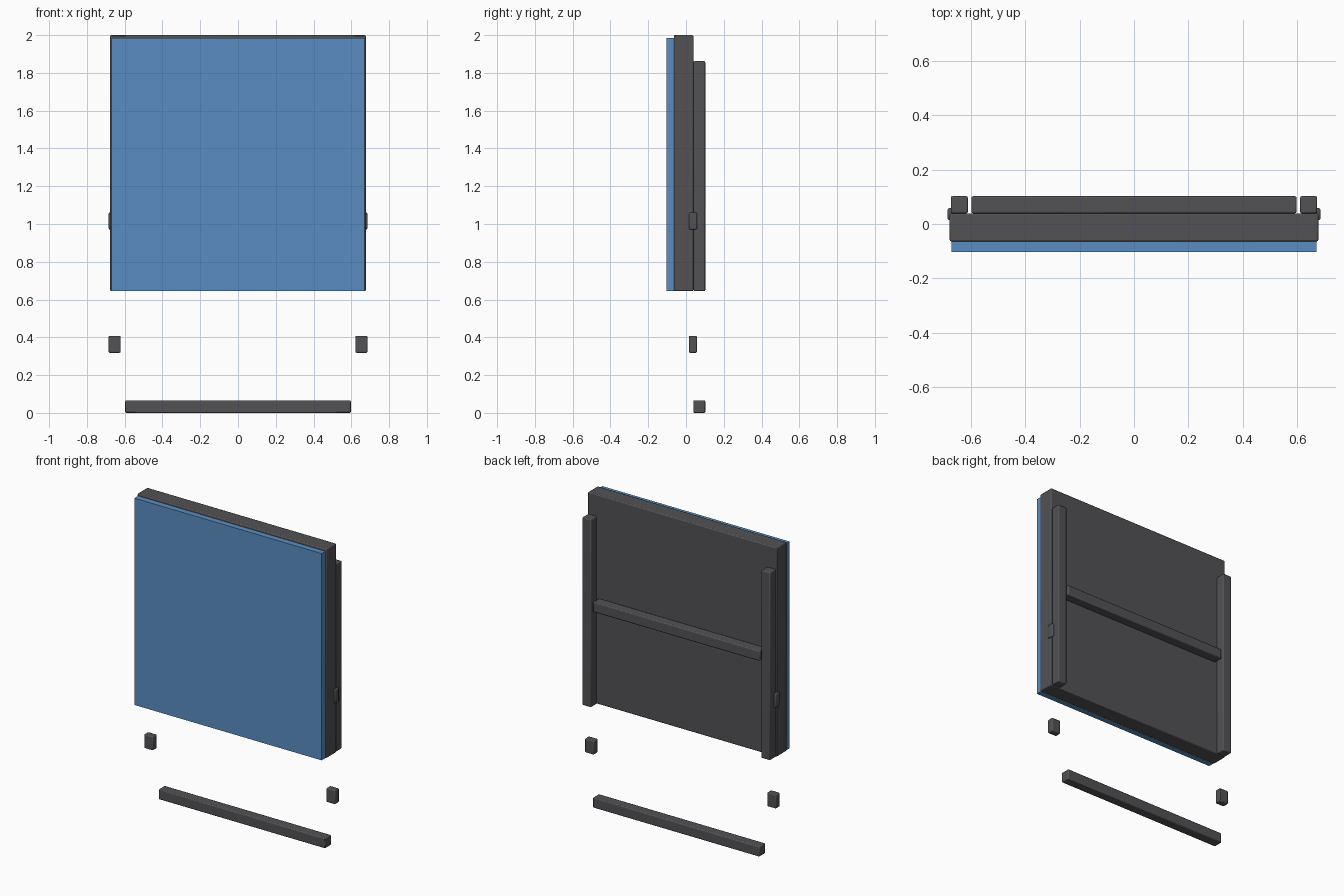
import bpy

if "Cube" in bpy.data.objects:
    bpy.data.objects.remove(bpy.data.objects["Cube"])


def material(name, color):
    m = bpy.data.materials.new(name)
    m.diffuse_color = color
    m.use_nodes = True
    m.node_tree.nodes["Principled BSDF"].inputs["Base Color"].default_value = m.diffuse_color
    return m


DARK = material("dark_grey", (0.085, 0.085, 0.092, 1))
BLUE = material("panel_blue", (0.1, 0.27, 0.54, 1))


def box(name, x, y, z, mat=DARK, bevel=0.006):
    """Box from (min, max) ranges, with small softened edges."""
    bpy.ops.mesh.primitive_cube_add(
        size=1, location=[(r[0] + r[1]) / 2 for r in (x, y, z)])
    ob = bpy.context.object
    ob.name = name
    ob.scale = [r[1] - r[0] for r in (x, y, z)]
    bpy.ops.object.transform_apply(location=False, rotation=False, scale=True)
    ob.data.materials.append(mat)
    if bevel:
        mod = ob.modifiers.new("soft_edges", 'BEVEL')
        mod.width = bevel
        mod.segments = 2
        bpy.ops.object.shade_smooth_by_angle()
    return ob


# Main slab and the blue sheet on its front
box("main_slab", (-0.677, 0.677), (-0.064, 0.039), (0.645, 2.0))
box("front_sheet", (-0.671, 0.671), (-0.102, -0.062), (0.646, 1.986), BLUE, 0)

# Back rails: one behind the slab, one at the ground
for name, z in (("upper_rail", 1.268), ("lower_rail", 0.0)):
    box(name, (-0.597, 0.597), (0.039, 0.102), (z, z + 0.066))

# Back posts and edge blocks, on both sides
for side, s in (("left", -1), ("right", 1)):
    def span(a, b):
        return tuple(sorted((s * a, s * b)))
    box(f"{side}_post", span(0.610, 0.673), (0.039, 0.102), (0.645, 1.862))
    for level, z in (("upper", 0.971), ("lower", 0.318)):
        box(f"{side}_{level}_block", span(0.621, 0.685), (0.015, 0.058), (z, z + 0.09))
